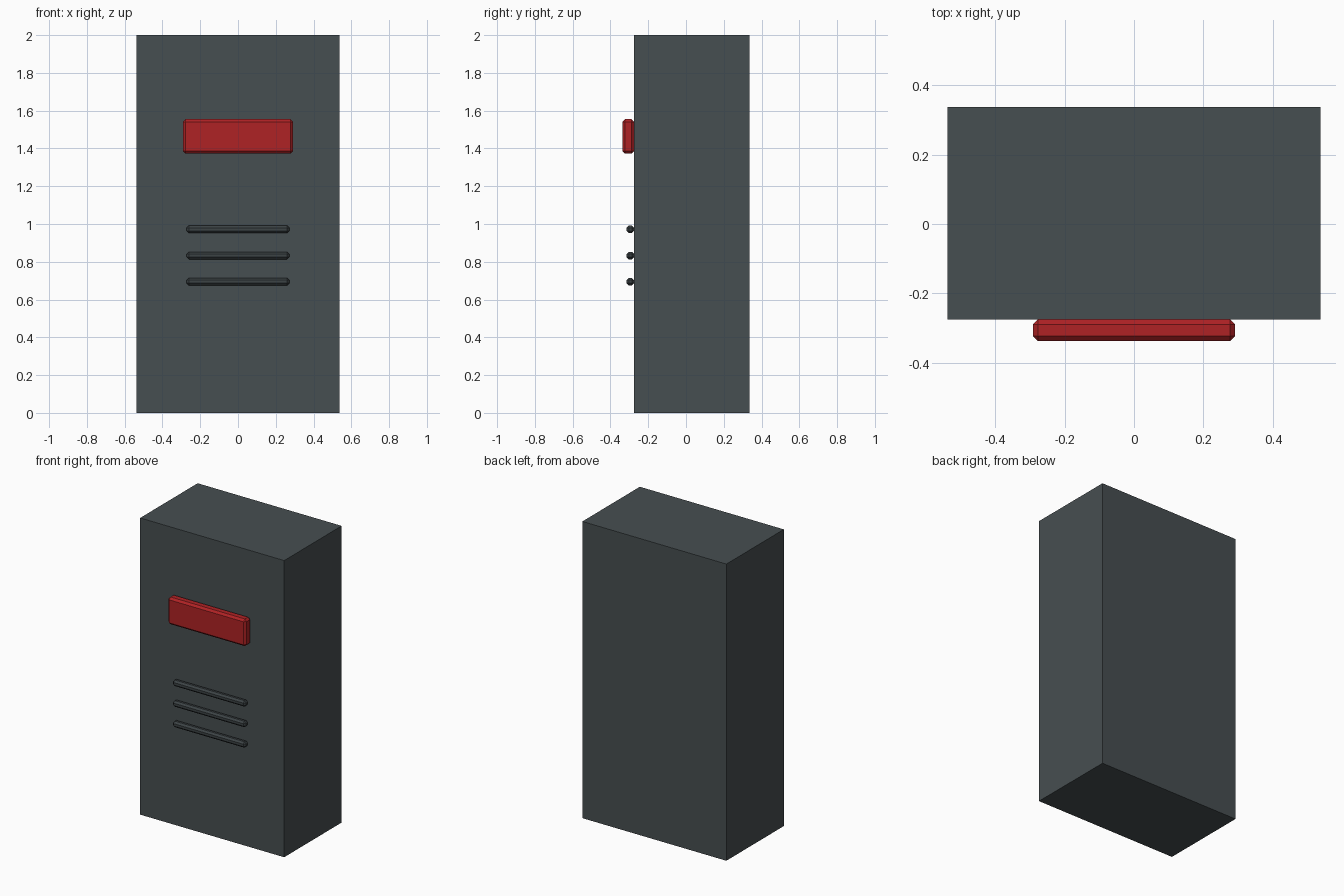
import bpy
import bmesh
from mathutils import Vector

default = bpy.data.objects.get("Cube")
if default:
    bpy.data.objects.remove(default, do_unlink=True)


def make_material(name, rgb):
    mat = bpy.data.materials.new(name)
    mat.use_nodes = True
    color = (*rgb, 1.0)
    mat.diffuse_color = color
    mat.node_tree.nodes["Principled BSDF"].inputs["Base Color"].default_value = color
    return mat


def make_box(name, low, high, mat, chamfer=0.0):
    """Flat-shaded box between two corners, with optional chamfered edges."""
    low, high = Vector(low), Vector(high)
    center, size = (low + high) / 2, high - low
    bm = bmesh.new()
    bmesh.ops.create_cube(bm, size=1.0)
    bmesh.ops.scale(bm, vec=size, verts=bm.verts)
    if chamfer:
        bmesh.ops.bevel(bm, geom=bm.edges[:], offset=chamfer, segments=1,
                        profile=0.5, affect='EDGES')
    mesh = bpy.data.meshes.new(name)
    bm.to_mesh(mesh)
    bm.free()
    mesh.materials.append(mat)
    obj = bpy.data.objects.new(name, mesh)
    obj.location = center
    bpy.context.collection.objects.link(obj)
    return obj


slate = make_material("slate grey", (0.062, 0.077, 0.082))
charcoal = make_material("charcoal", (0.045, 0.056, 0.06))
red = make_material("red", (0.43, 0.016, 0.018))

FRONT = -0.275  # front face of the cabinet

# Cabinet body
make_box("cabinet", (-0.537, FRONT, 0), (0.537, 0.337, 2), slate)

# Raised red plate
make_box("front_plate", (-0.291, -0.337, 1.372), (0.291, FRONT, 1.555), red, 0.014)

# Three vent slats
for i, z in enumerate((0.972, 0.833, 0.695)):
    make_box(f"vent_slat_{i + 1}", (-0.272, -0.315, z - 0.02),
             (0.272, FRONT, z + 0.02), charcoal, 0.012)
